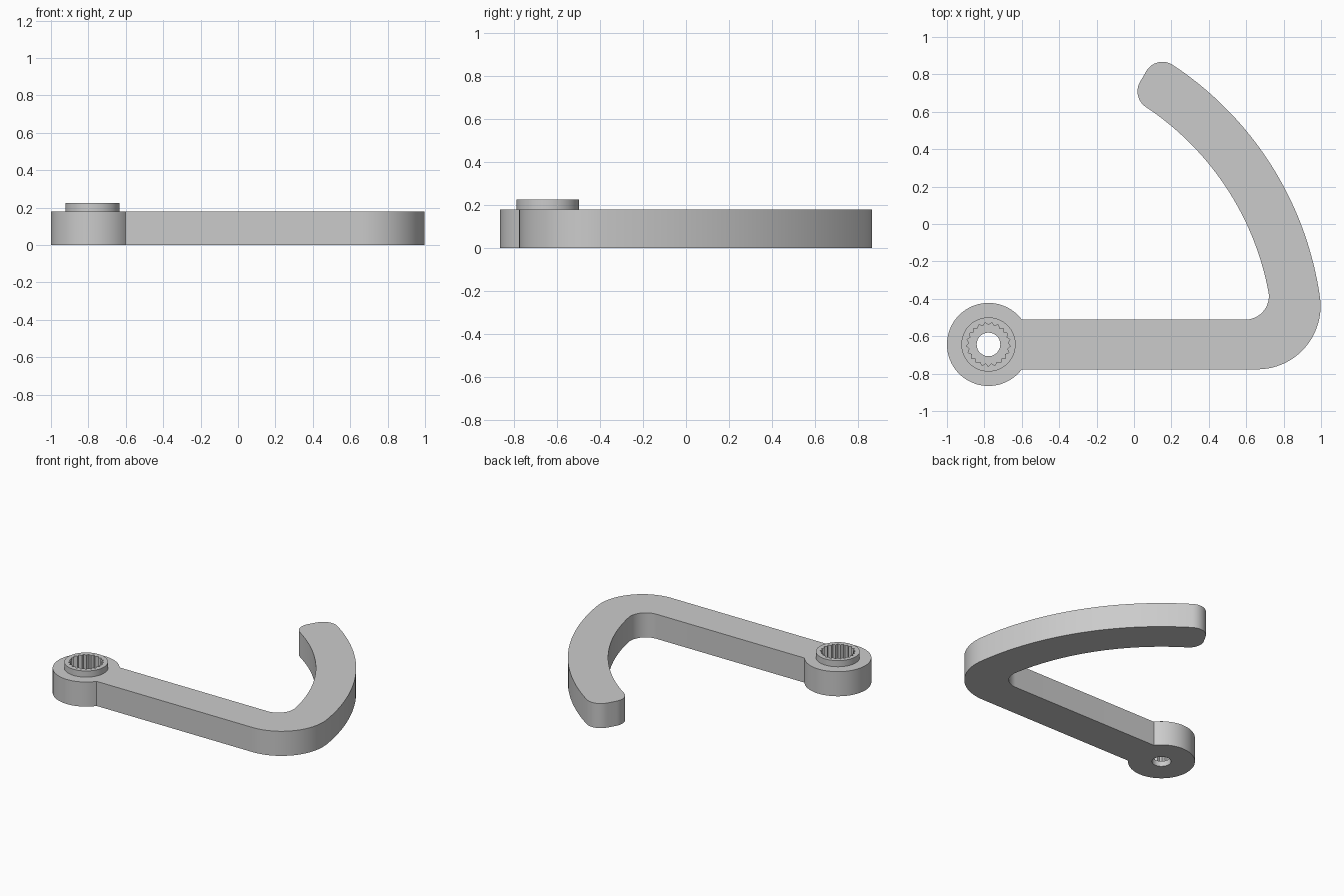
import bpy, bmesh, math
from math import sin, cos, asin, atan2, radians, pi, sqrt

if "Cube" in bpy.data.objects:
    bpy.data.objects.remove(bpy.data.objects["Cube"])

HX, HY = -0.778, -0.644          # hub centre, also centre of the curved arm
HUB_R, HALF_W = 0.222, 0.133     # hub radius, half width of the straight arm
R_IN, R_OUT, THICK = 1.523, 1.79, 0.18

grey = bpy.data.materials.new("plain grey")
grey.diffuse_color = (0.6, 0.6, 0.6, 1)
grey.use_nodes = True
grey.node_tree.nodes["Principled BSDF"].inputs["Base Color"].default_value = grey.diffuse_color


def arc(cx, cy, r, a0, a1, n):
    return [(cx + r * cos(a0 + (a1 - a0) * i / n),
             cy + r * sin(a0 + (a1 - a0) * i / n)) for i in range(n + 1)]


def circle(r, n=96):
    return arc(HX, HY, r, 0, 2 * pi, n)[:-1]


def prism(name, outline, z0, z1):
    bm = bmesh.new()
    face = bm.faces.new([bm.verts.new((x, y, z0)) for x, y in outline])
    up = bmesh.ops.extrude_face_region(bm, geom=[face])["geom"]
    bmesh.ops.translate(bm, vec=(0, 0, z1 - z0),
                        verts=[v for v in up if isinstance(v, bmesh.types.BMVert)])
    bmesh.ops.recalc_face_normals(bm, faces=bm.faces[:])
    mesh = bpy.data.meshes.new(name)
    bm.to_mesh(mesh)
    bm.free()
    mesh.materials.append(grey)
    obj = bpy.data.objects.new(name, mesh)
    bpy.context.collection.objects.link(obj)
    return obj


def bend(r, big_r, y_edge):
    """Fillet between a straight arm edge and an arc about the hub."""
    cy = y_edge + r
    cx = HX + sqrt((big_r - r) ** 2 - (cy - HY) ** 2)
    return cx, cy, r, -pi / 2, atan2(cy - HY, cx - HX)


# Arm outline, counter-clockwise: hub, straight arm, bend, curved arm, rounded tip
join = asin(HALF_W / HUB_R)
outline = arc(HX, HY, HUB_R, join, 2 * pi - join, 72)
outer = bend(0.338, R_OUT, HY - HALF_W)
inner = bend(0.125, R_IN, HY + HALF_W)
tip, tr = radians(60), 0.10
t_out = tip - asin(tr / (R_OUT - tr))
t_in = tip - asin(tr / (R_IN + tr))
outline += arc(*outer, 28)
outline += arc(HX, HY, R_OUT, outer[4], t_out, 48)[1:]
outline += arc(HX + (R_OUT - tr) * cos(t_out), HY + (R_OUT - tr) * sin(t_out),
               tr, t_out, tip + pi / 2, 14)[1:]
outline += arc(HX + (R_IN + tr) * cos(t_in), HY + (R_IN + tr) * sin(t_in),
               tr, tip + pi / 2, t_in + pi, 14)
outline += arc(HX, HY, R_IN, t_in, inner[4], 48)[1:]
outline += arc(*inner[:3], inner[4], inner[3], 20)[1:]
arm = prism("curved_arm", outline, 0, THICK)

# Raised collar, toothed socket and screw hole
TEETH = 21
teeth = []
for i in range(2 * TEETH):
    a, r = pi * i / TEETH + pi / 2, 0.118 if i % 2 else 0.103
    teeth.append((HX + r * cos(a), HY + r * sin(a)))
collar = prism("collar", circle(0.145), 0.1, 0.225)
socket = prism("socket_cutter", teeth, 0.04, 0.3)
hole = prism("hole_cutter", circle(0.063, 48), -0.1, 0.3)

for tool, op in ((collar, 'UNION'), (socket, 'DIFFERENCE'), (hole, 'DIFFERENCE')):
    mod = arm.modifiers.new(tool.name, 'BOOLEAN')
    mod.object, mod.operation, mod.solver = tool, op, 'EXACT'

# Bake the booleans and remove the helpers
deps = bpy.context.evaluated_depsgraph_get()
baked = bpy.data.meshes.new_from_object(arm.evaluated_get(deps))
arm.modifiers.clear()
arm.data = baked
for tool in (collar, socket, hole):
    bpy.data.objects.remove(tool)

bpy.context.view_layer.objects.active = arm
arm.select_set(True)
bpy.ops.object.shade_smooth_by_angle(angle=radians(25))
